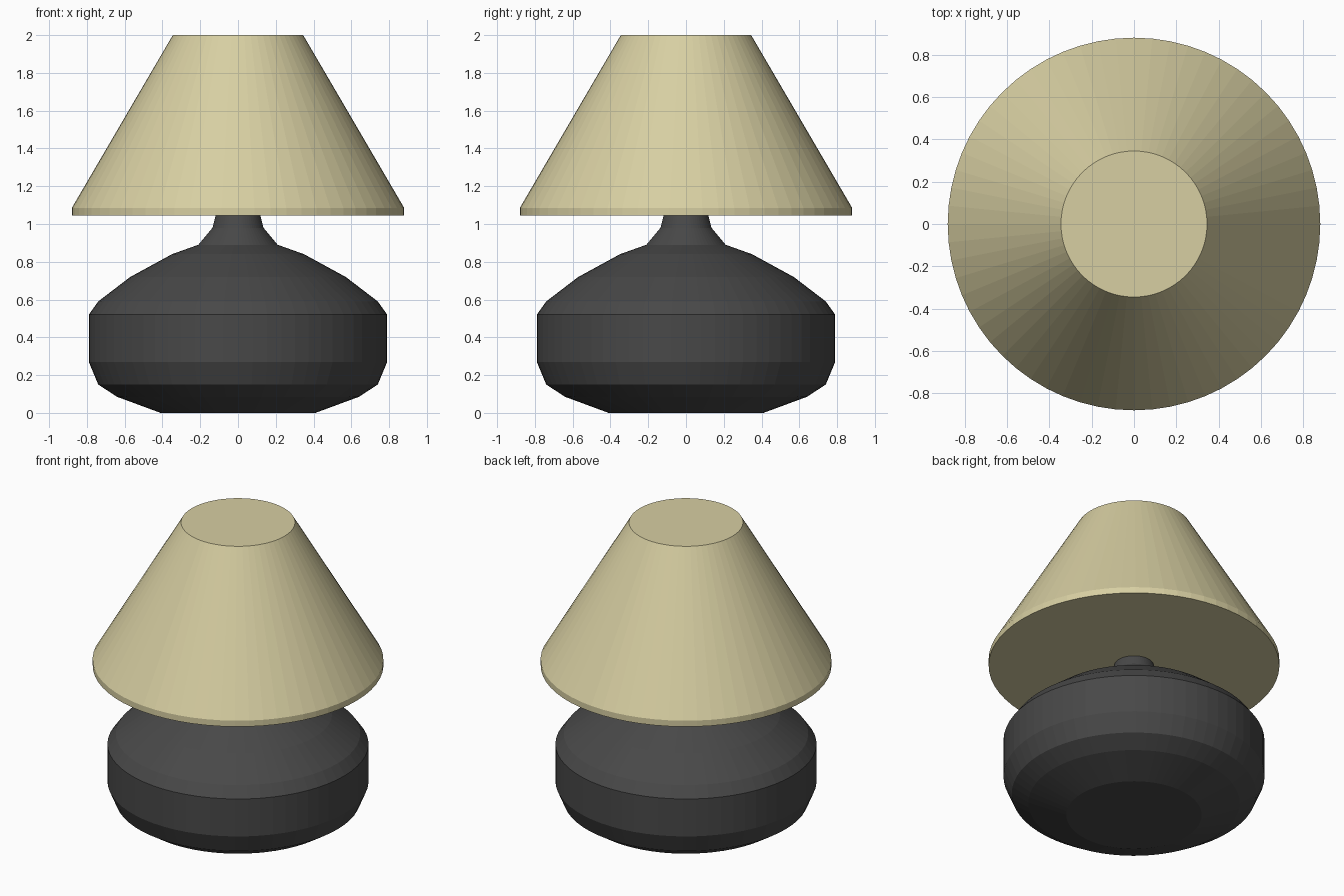
import bpy
import bmesh
from math import cos, sin, tau

SEGMENTS = 64

cube = bpy.data.objects.get("Cube")
if cube:
    bpy.data.objects.remove(cube, do_unlink=True)


def make_material(name, rgb):
    mat = bpy.data.materials.new(name)
    mat.use_nodes = True
    colour = (*rgb, 1.0)
    mat.diffuse_color = colour
    mat.node_tree.nodes["Principled BSDF"].inputs["Base Color"].default_value = colour
    return mat


def lathe(name, profile, material):
    """Turn a (radius, height) profile, listed bottom to top, into a capped solid."""
    bm = bmesh.new()
    rings = []
    for radius, z in profile:
        rings.append([bm.verts.new((radius * cos(tau * i / SEGMENTS),
                                    radius * sin(tau * i / SEGMENTS), z))
                      for i in range(SEGMENTS)])
    for low, high in zip(rings, rings[1:]):
        for i in range(SEGMENTS):
            j = (i + 1) % SEGMENTS
            bm.faces.new((low[i], low[j], high[j], high[i]))
    bm.faces.new(rings[0][::-1])
    bm.faces.new(rings[-1])
    mesh = bpy.data.meshes.new(name)
    bm.to_mesh(mesh)
    bm.free()
    mesh.materials.append(material)
    obj = bpy.data.objects.new(name, mesh)
    bpy.context.collection.objects.link(obj)
    return obj


charcoal = make_material("charcoal ceramic", (0.065, 0.065, 0.065))
cream = make_material("cream fabric", (0.68, 0.62, 0.36))

# Squat pot-shaped base with a narrow neck reaching into the shade
lathe("lamp_base", [
    (0.41, 0.0), (0.64, 0.085), (0.74, 0.15), (0.79, 0.27), (0.79, 0.52),
    (0.74, 0.59), (0.57, 0.72), (0.35, 0.84), (0.21, 0.89), (0.135, 0.98),
    (0.115, 1.06),
], charcoal)

# Conical shade with a short straight rim, closed above and below
lathe("lamp_shade", [(0.88, 1.045), (0.88, 1.085), (0.345, 2.0)], cream)
